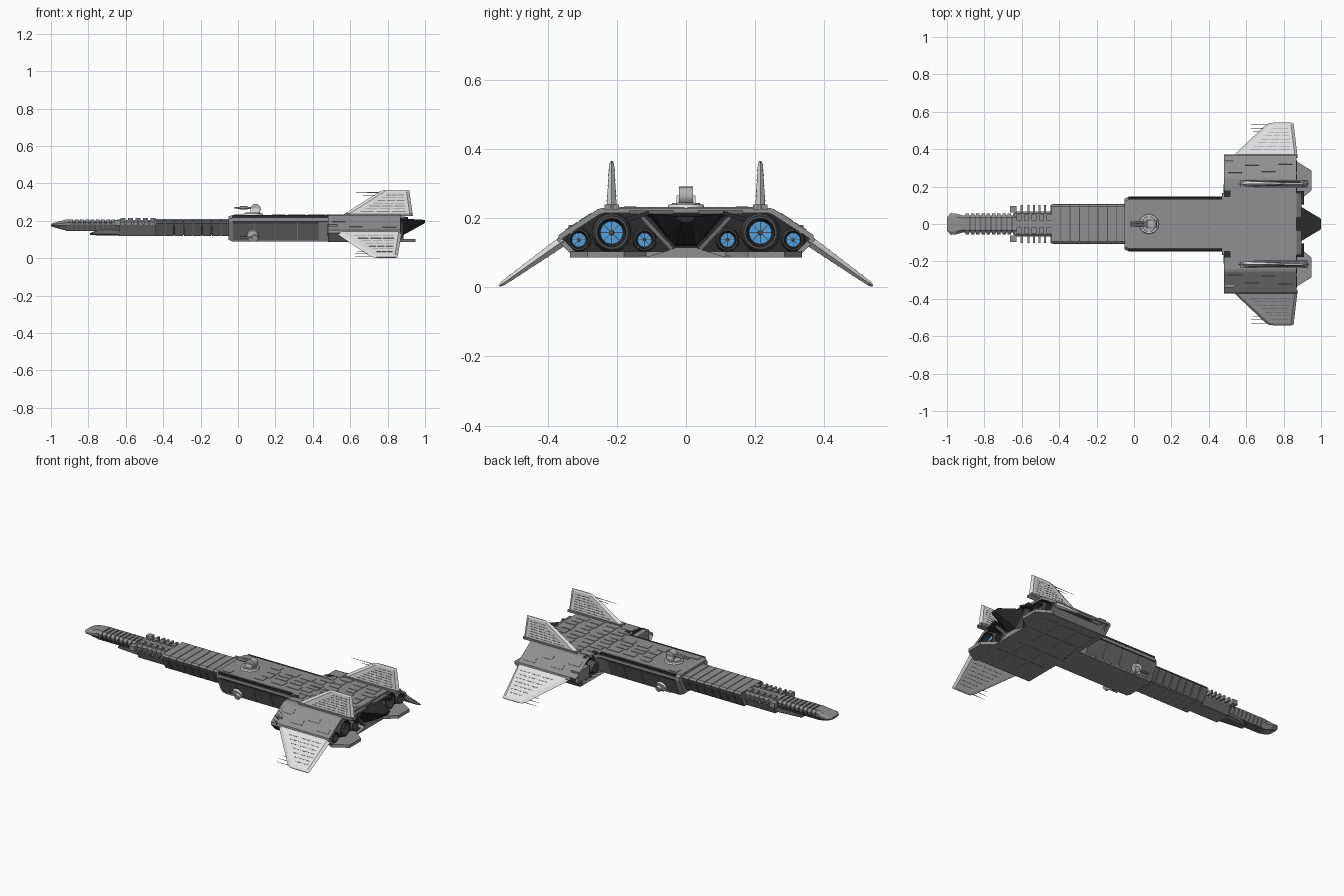
import bpy, bmesh, math, random
from mathutils import Matrix, Vector

cube = bpy.data.objects.get("Cube")
if cube:
    bpy.data.objects.remove(cube)
random.seed(4)


def material(name, r, g, b):
    m = bpy.data.materials.new(name)
    m.use_nodes = True
    m.diffuse_color = (r, g, b, 1)
    m.node_tree.nodes["Principled BSDF"].inputs["Base Color"].default_value = (r, g, b, 1)
    return m


HULL = material("hull grey", 0.28, 0.28, 0.28)
SIDE = material("flank grey", 0.15, 0.15, 0.15)
DARK = material("dark grey", 0.08, 0.08, 0.08)
BLACK = material("near black", 0.025, 0.025, 0.025)
TURRET = material("turret grey", 0.45, 0.45, 0.45)
LIGHT = material("fin light grey", 0.75, 0.75, 0.75)
BLUE = material("engine blue", 0.08, 0.36, 0.78)


def finish(name, bm, mats, mirror=False, smooth=False):
    bmesh.ops.recalc_face_normals(bm, faces=bm.faces)
    me = bpy.data.meshes.new(name)
    bm.to_mesh(me)
    bm.free()
    for m in mats:
        me.materials.append(m)
    ob = bpy.data.objects.new(name, me)
    bpy.context.collection.objects.link(ob)
    if mirror:
        mod = ob.modifiers.new("Mirror", "MIRROR")
        mod.use_axis = (False, True, False)
        mod.use_mirror_merge = False
    if smooth:
        bpy.ops.object.select_all(action="DESELECT")
        ob.select_set(True)
        bpy.context.view_layer.objects.active = ob
        bpy.ops.object.shade_smooth_by_angle(angle=math.radians(40))


def skin(bm, rings):
    """Bridge rings of points and cap both ends; returns both caps."""
    rows = [[bm.verts.new(p) for p in ring] for ring in rings]
    n = len(rows[0])
    for a, b in zip(rows, rows[1:]):
        for i in range(n):
            bm.faces.new((a[i], a[(i + 1) % n], b[(i + 1) % n], b[i]))
    return bm.faces.new(rows[0][::-1]), bm.faces.new(rows[-1])


def section(x, half):
    """Symmetric cross-section from its +y half, listed top to bottom."""
    return [(x, y, z) for y, z in half] + [(x, -y, z) for y, z in reversed(half)]


def loft(name, mat, sections):
    bm = bmesh.new()
    skin(bm, [section(x, half) for x, half in sections])
    finish(name, bm, [mat])


def boxes(name, mat, items, mirror=False):
    """Each item is centre, size and tilt about x."""
    bm = bmesh.new()
    for c, s, tilt in items:
        m = Matrix.Translation(c) @ Matrix.Rotation(tilt, 4, "X") @ Matrix.Diagonal((*s, 1))
        bmesh.ops.create_cube(bm, size=1, matrix=m)
    finish(name, bm, [mat], mirror)


def tubes(name, mat, items, mirror=False, sides=16):
    """Each item is start, end, start radius and end radius."""
    bm = bmesh.new()
    for a, b, r1, r2 in items:
        a, b = Vector(a), Vector(b)
        turn = (b - a).to_track_quat("Z", "Y").to_matrix().to_4x4()
        bmesh.ops.create_cone(bm, cap_ends=True, segments=sides, radius1=r1, radius2=r2,
                              depth=(b - a).length, matrix=Matrix.Translation((a + b) / 2) @ turn)
    finish(name, bm, [mat], mirror, True)


# Main body with dark roof rails
body = [(.13, .23), (.145, .215), (.145, .195), (.1, .09)]
nose_cap = [(y * .93, z * .9 + .017) for y, z in body]
loft("main_body", HULL, [(-.05, nose_cap), (-.03, body), (.56, body)])
boxes("body_rails", BLACK, [((.23, .139, .222), (.52, .01, .014), 0),
                           ((.23, .144, .196), (.52, .007, .006), 0)], True)
boxes("body_side_panels", SIDE, [((.03 + i * .115, .123, .144), (.111, .005, .1), -.405)
                                for i in range(4)], True)

# Wide rear hull, recessed at the front and at the engine bay
wide = [(.24, .23), (.255, .226), (.368, .152), (.372, .135), (.325, .088)]
bm = bmesh.new()
caps = skin(bm, [section(.48, wide), section(.87, wide)])
for face, depth in zip(caps, (.04, -.07)):
    bmesh.ops.inset_region(bm, faces=[face], thickness=.016)
    moved = bmesh.ops.extrude_face_region(bm, geom=[face])["geom"]
    bmesh.ops.translate(bm, vec=(depth, 0, 0), verts=[v for v in moved if isinstance(v, bmesh.types.BMVert)])
    bmesh.ops.delete(bm, geom=[face], context="FACES_ONLY")
for f in bm.faces:
    x = f.calc_center_median().x
    f.material_index = 1 if .79 < x < .86 or .49 < x < .53 else 0
finish("rear_hull", bm, [HULL, BLACK])
tubes("front_intakes", DARK, [((.53, .18, .15), (.478, .18, .15), .038, .03)], True)
boxes("front_hull_blocks", HULL, [((.51, .285, .145), (.045, .11, .07), 0)], True)
boxes("front_notches", BLACK, [((.499, .162, .229), (.036, .034, .008), 0)], True)

# Raised hull plates on roof, slopes and belly
roof = []
for i in range(9):
    x, y = .02 + i * .1, 0
    while y < (.18 if i > 4 else .09):
        w = random.uniform(.035, .06)
        if i > 1 or y > .06:
            roof.append(((min(x + random.uniform(-.02, .01), .825), y + w / 2, .2305),
                         (random.uniform(.05, .08), w - .01, .004), 0))
        y += w
tilt = -math.atan2(.074, .113)
slopes = [((.54 + i * .09, .255 + .113 * t, .2265 - .074 * t), (.075, .036, .003), tilt)
          for i, t in ((0, .3), (1, .65), (2, .35), (3, .7))]
boxes("roof_plates", HULL, roof, True)
boxes("slope_plates", HULL, slopes, True)
boxes("belly_plates", HULL, [((.57 + i * .13, .08 + j * .13, .088), (.11, .11, .005), 0)
                            for i in range(3) for j in range(2)], True)

# Segmented neck, flanks sloping in towards the belly
neck = [(.088, .207), (.1, .2), (.097, .185), (.062, .124)]
collar = [(.094, .211), (.105, .203), (.103, .19), (.066, .119)]
loft("neck", DARK, [(-.44, neck), (-.03, neck)])
for i in range(8):
    x = -.44 + i * .05
    loft("neck_segment", HULL, [(x, collar), (x + .046, collar)])
boxes("neck_side_panels", SIDE, [((-.417 + i * .05, .0855, .154), (.043, .005, .074), -.48)
                                for i in range(8)], True)
boxes("neck_side_rails", DARK, [((-.24, .104, .196), (.39, .005, .006), 0)], True)

# Forward arm section
arm = [(.055, .205), (.067, .195), (.065, .18), (.045, .12)]
loft("arm_section", HULL, [(-.635, arm), (-.44, arm)])
boxes("side_arms", HULL, [((x, .072, .19), (.011, .06, .02), 0)
                         for x in (-.6, -.565, -.535, -.505, -.475, -.442)], True)
boxes("arm_front_hooks", HULL, [((-.645, .08, .19), (.035, .035, .028), 0),
                               ((-.635, .055, .19), (.015, .07, .024), 0)], True)
boxes("arm_top_blocks", HULL, [((-.615 + i * .04, .035, .207), (.028, .03, .016), 0)
                              for i in range(5)], True)
boxes("arm_side_panels", SIDE, [((-.5375, .056, .15), (.194, .005, .06), -.32)], True)

# Ribbed prow, keel and head
prow = [(.032, .202), (.046, .19), (.045, .178), (.027, .146)]
rib = [(.035, .206), (.055, .192), (.053, .18), (.03, .148)]
loft("prow", SIDE, [(-.92, prow), (-.62, prow)])
for i in range(10):
    x = -.9 + i * .028
    loft("prow_rib", HULL, [(x, rib), (x + .019, rib)])
loft("prow_keel", SIDE, [(-.79, [(.02, .135), (.022, .13), (.022, .128), (.018, .124)]),
                         (-.74, [(.02, .155), (.03, .15), (.03, .13), (.02, .122)]),
                         (-.62, [(.02, .155), (.045, .15), (.045, .13), (.03, .122)])])
loft("prow_head", HULL, [(x, [(y * .7, .177 + h), (y, .177 + h * .4), (y, .177 - h * .1), (y * .6, .177 - h)])
                         for x, y, h in ((-1, .036, .006), (-.98, .058, .013), (-.95, .055, .021),
                                         (-.92, .046, .029), (-.89, .046, .029))])


# Fins: tapered blades swept back from the nose side
def fin(name, root, tip, root_x, tip_x, spikes):
    root, tip = Vector((0, *root)), Vector((0, *tip))
    up = (tip - root).normalized()
    side = Vector((1, 0, 0)).cross(up)

    def ring(t, x0, x1, thick):
        p = root.lerp(tip, t)
        return [p + Vector((x, 0, 0)) + side * s * thick for x, s in
                ((x0, 0), (x0 + .025, 1), (x1 - .015, 1), (x1, 0), (x1 - .015, -1), (x0 + .025, -1))]

    bm = bmesh.new()
    mid_x = [a + (b - a) * .94 for a, b in zip(root_x, tip_x)]
    skin(bm, [ring(0, *root_x, .015), ring(.94, *mid_x, .007), ring(1, tip_x[0] + .01, tip_x[1], .003)])
    finish(name, bm, [LIGHT], True)
    # Slat rows on both faces
    bm = bmesh.new()
    turn = Matrix((Vector((1, 0, 0)), up, side)).transposed().to_4x4()
    for i in range(7):
        t = .18 + i * .105
        x0 = root_x[0] + (tip_x[0] - root_x[0]) * t + .06
        x1 = root_x[1] + (tip_x[1] - root_x[1]) * t - .03
        w = (x1 - x0) / 3
        for k in range(3):
            p = root.lerp(tip, t) + Vector((x0 + w * (k + .5), 0, 0))
            bmesh.ops.create_cube(bm, size=1, matrix=Matrix.Translation(p) @ turn
                                  @ Matrix.Diagonal((w * .85, .004, .032 - .017 * t, 1)))
    finish(name + "_slats", bm, [HULL], True)
    # Thin antenna spikes
    rods = []
    for t, length in spikes:
        x = root_x[0] + (tip_x[0] - root_x[0]) * t + .03
        p = root.lerp(tip, t)
        rods.append((p + Vector((x, 0, 0)), p + Vector((x - length, 0, 0)), .003, .0006))
    tubes(name + "_spikes", TURRET, rods, True, 6)


fin("upper_fin", (.215, .225), (.215, .365), (.55, .935), (.77, .915), ((.9, .17), (.8, .09)))
fin("lower_fin", (.355, .135), (.54, .004), (.52, .875), (.715, .853), ((.95, .11), (.85, .09), (.75, .06)))
boxes("fin_bases", HULL, [((.75, .215, .232), (.36, .042, .014), 0)], True)

# Engines: open nozzles with a recessed glowing disc and spokes
for label, y, z, r in (("main", .215, .158, .055), ("inner", .12, .137, .034), ("outer", .31, .137, .034)):
    bm = bmesh.new()
    rings = [[(x, y + r * k * math.cos(a * math.pi / 10), z + r * k * math.sin(a * math.pi / 10))
              for a in range(20)]
             for x, k in ((.79, 1.05), (.85, 1), (.872, .88), (.872, .76), (.845, .6))]
    glow = skin(bm, rings)[1]
    for f in bm.faces:
        c = f.calc_center_median()
        f.material_index = 1 if math.hypot(c.y - y, c.z - z) < r * .72 and c.x > .82 else 0
    glow.material_index = 2
    finish(label + "_engine", bm, [DARK, BLACK, BLUE], True)
    boxes(label + "_engine_spokes", DARK, [((.846, y, z), (.003, r * 1.16, r * .05), k * math.pi / 4)
                                           for k in range(4)], True)
    tubes(label + "_engine_hub", DARK, [((.843, y, z), (.85, y, z), r * .14, r * .11)], True, 10)

# Rear lip under the engines
bm = bmesh.new()
lip = [(.85, .1), (.95, .18), (.95, .285), (.87, .335), (.85, .335)]
skin(bm, [[(x, y, z) for x, y in lip] for z in (.086, .104)])
finish("engine_lips", bm, [HULL], True)

# Dark tail spike, frame struts and centre wedge
loft("tail_spike", BLACK, [(.8, [(.13, .218), (.1, .2), (.06, .15), (.03, .12)]),
                           (.88, [(.1, .212), (.085, .195), (.055, .15), (.03, .122)]),
                           (1, [(.028, .205), (.028, .2), (.02, .193), (.012, .188)])])
boxes("tail_struts", SIDE, [((.87, .085, .158), (.03, .012, .13), -.75),
                            ((.875, .1, .217), (.04, .13, .01), 0)], True)
boxes("tail_vanes", BLACK, [((.885, .14, .205), (.05, .07, .012), -.3)], True)
loft("tail_wedge", HULL, [(x, [(.03, .115), (.04, .11), (.1, .092), (.11, .086)]) for x in (.8, .885)])

# Roof turret
tubes("turret_base", LIGHT, [((.08, 0, .228), (.08, 0, .24), .054, .05)], sides=20)
tubes("turret_ring", TURRET, [((.08, 0, .238), (.08, 0, .244), .042, .04)], sides=20)
tubes("turret_drum", TURRET, [((.095, -.02, .264), (.095, .02, .264), .027, .027)], sides=20)
boxes("turret_cheeks", LIGHT, [((.09, .024, .252), (.045, .008, .028), 0)], True)
tubes("turret_barrels", TURRET, [((.09, .008, .268), (-.02, .008, .27), .006, .005),
                                 ((.05, .008, .269), (.01, .008, .2695), .009, .009)], True, 8)

# Side turrets on the lower flanks
tubes("side_turret_base", LIGHT, [((.08, .108, .125), (.08, .127, .117), .034, .03)], True)
tubes("side_turret_drum", TURRET, [((.09, .118, .114), (.09, .14, .106), .02, .017)], True)
tubes("side_turret_barrel", TURRET, [((.085, .131, .11), (.01, .133, .11), .006, .005)], True, 8)
